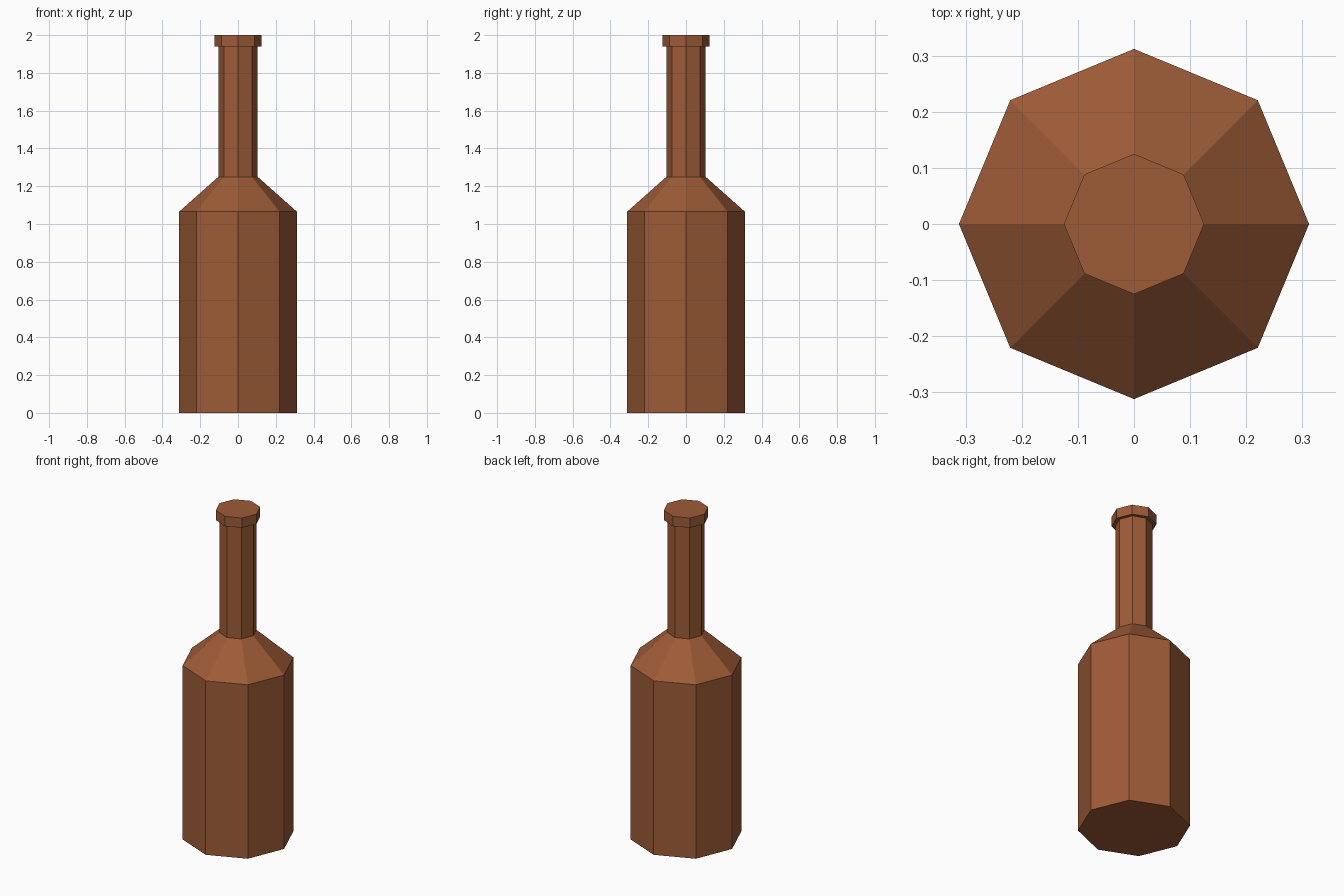
import bpy, bmesh, math

if "Cube" in bpy.data.objects:
    bpy.data.objects.remove(bpy.data.objects["Cube"])

SIDES = 8
# (radius, height) from base to lip
PROFILE = [(0.312, 0.0), (0.312, 1.065), (0.104, 1.25),
           (0.104, 1.94), (0.125, 1.94), (0.125, 2.0)]


def lathe(name, profile, sides):
    bm = bmesh.new()
    rings = []
    for r, z in profile:
        rings.append([bm.verts.new((r * math.cos(2 * math.pi * i / sides),
                                    r * math.sin(2 * math.pi * i / sides), z))
                      for i in range(sides)])
    # Side walls
    for low, high in zip(rings, rings[1:]):
        for i in range(sides):
            j = (i + 1) % sides
            bm.faces.new((low[i], low[j], high[j], high[i]))
    # Base and top caps
    bm.faces.new(rings[0][::-1])
    bm.faces.new(rings[-1])
    mesh = bpy.data.meshes.new(name)
    bm.to_mesh(mesh)
    bm.free()
    obj = bpy.data.objects.new(name, mesh)
    bpy.context.collection.objects.link(obj)
    return obj


# Brown bottle: body, shoulder, neck and lip in one flat-shaded profile
bottle = lathe("bottle", PROFILE, SIDES)
brown = bpy.data.materials.new("brown_glass")
brown.diffuse_color = (0.34, 0.105, 0.038, 1.0)
brown.use_nodes = True
brown.node_tree.nodes["Principled BSDF"].inputs["Base Color"].default_value = brown.diffuse_color
bottle.data.materials.append(brown)
